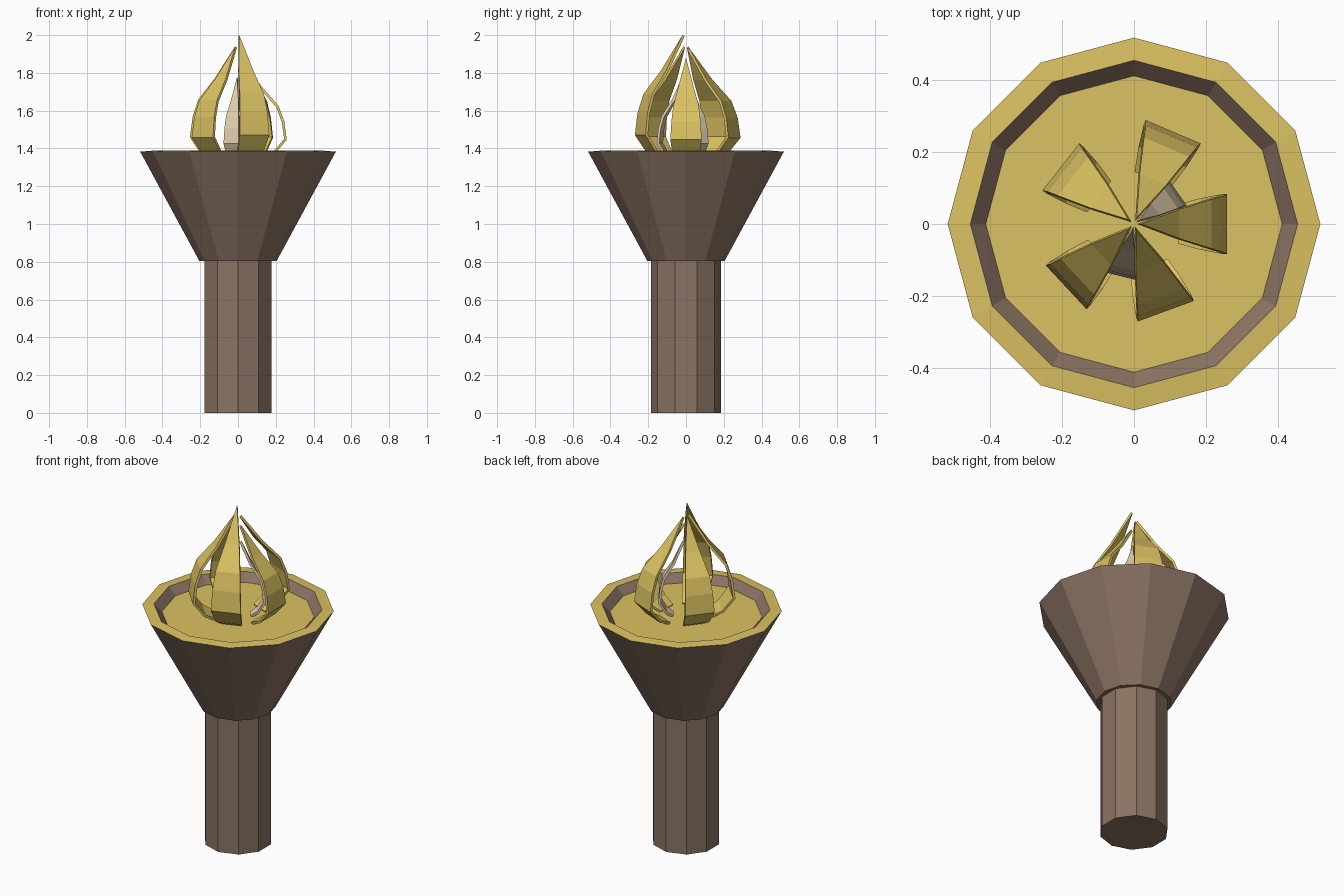
import bpy
import math
from mathutils import Matrix, Vector

cube = bpy.data.objects.get("Cube")
if cube:
    bpy.data.objects.remove(cube, do_unlink=True)


def make_material(name, srgb):
    rgba = [(c / 255) ** 2.2 for c in srgb] + [1.0]
    mat = bpy.data.materials.new(name)
    mat.use_nodes = True
    mat.diffuse_color = rgba
    mat.node_tree.nodes["Principled BSDF"].inputs["Base Color"].default_value = rgba
    return mat


brown = make_material("weathered wood brown", (137, 115, 99))
gold = make_material("flame gold", (218, 193, 98))
cream = make_material("pale cream", (218, 200, 168))


def add_object(name, verts, faces, materials):
    mesh = bpy.data.meshes.new(name)
    mesh.from_pydata(verts, [], faces)
    for mat in materials:
        mesh.materials.append(mat)
    obj = bpy.data.objects.new(name, mesh)
    bpy.context.collection.objects.link(obj)
    return obj


def turned(name, profile, sides, start, materials, band_slots):
    """Revolve an (r, z) profile, capping both ends; one material slot per band."""
    verts = [(r * math.cos(start + math.tau * k / sides),
              r * math.sin(start + math.tau * k / sides), z)
             for r, z in profile for k in range(sides)]
    faces = [tuple(reversed(range(sides)))]
    slots = [0]
    for i, slot in enumerate(band_slots):
        a, b = i * sides, (i + 1) * sides
        for k in range(sides):
            n = (k + 1) % sides
            faces.append((a + k, a + n, b + n, b + k))
            slots.append(slot)
    last = (len(profile) - 1) * sides
    faces.append(tuple(range(last, last + sides)))
    slots.append(band_slots[-1])
    obj = add_object(name, verts, faces, materials)
    for poly, slot in zip(obj.data.polygons, slots):
        poly.material_index = slot
    return obj


# Ten-sided handle
turned("handle", [(0.186, 0), (0.186, 0.82)], 10, -math.pi / 2, [brown], [0])

# Twelve-sided flared bowl with a gold rim and a brown inner wall
turned("bowl", [(0.205, 0.805), (0.518, 1.383), (0.455, 1.388), (0.405, 1.335)],
       12, 0, [brown, gold], [0, 1, 0])

# Shallow gold bed filling the bowl
turned("flame_bed", [(0.40, 1.325), (0.412, 1.343)], 12, 0, [gold], [0])

# Flame petal rows: radius, height fraction, half width
ROWS = [(0.13, 0.0, 0.055), (0.195, 0.06, 0.072), (0.258, 0.20, 0.083),
        (0.245, 0.38, 0.077), (0.215, 0.53, 0.068), (0.125, 0.72, 0.04)]


def flame_petal(name, angle, top, radius_scale, width_scale, mat):
    base = 1.338
    verts = []
    for r, h, w in ROWS:
        for side in (-1, 1):
            verts.append(Vector((r * radius_scale, side * w * width_scale,
                                 base + h * (top - base))))
    verts.append(Vector((0.02, 0, top)))
    n = len(ROWS)
    faces = [(2 * i, 2 * i + 1, 2 * i + 3, 2 * i + 2) for i in range(n - 1)]
    faces.append((2 * n - 2, 2 * n - 1, 2 * n))
    turn = Matrix.Rotation(math.radians(angle), 3, 'Z')
    obj = add_object(name, [turn @ v for v in verts], faces, [mat])
    shell = obj.modifiers.new("thickness", 'SOLIDIFY')
    shell.thickness = 0.014
    shell.offset = -1
    return obj


# Five tall outer petals
for i, (angle, top, scale) in enumerate([(0, 1.88, 1.0), (67, 1.93, 1.08), (142, 1.94, 1.0),
                                         (223, 1.94, 1.0), (-70, 2.0, 1.0)]):
    flame_petal("outer_flame_petal_%d" % (i + 1), angle, top, scale, 1.0, gold)

# Two short pale petals in the middle
for i, angle in enumerate((35, -104)):
    flame_petal("inner_flame_petal_%d" % (i + 1), angle, 1.78, 0.58, 0.5, cream)
